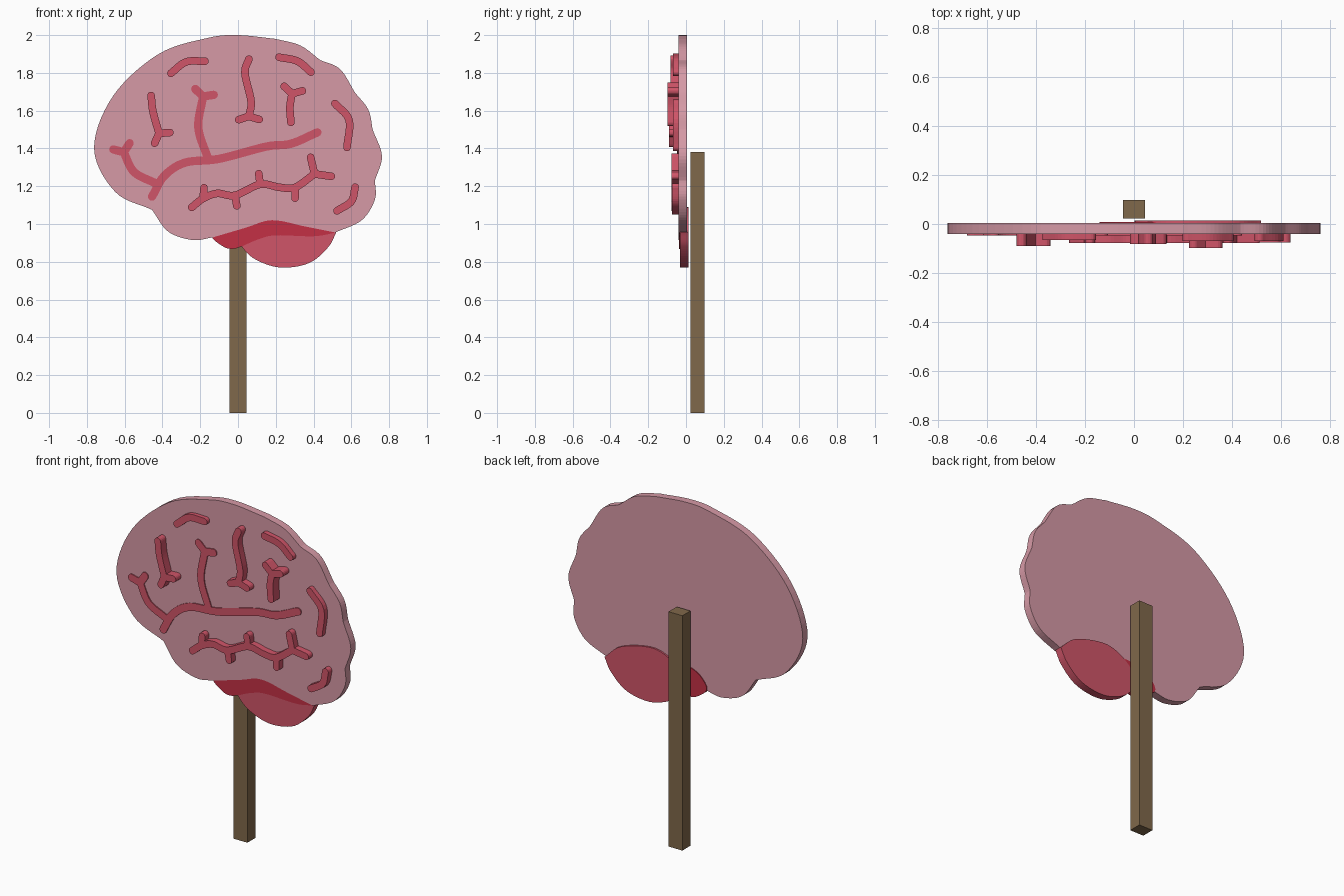
import bpy, bmesh, math
from mathutils import Vector

if "Cube" in bpy.data.objects:
    bpy.data.objects.remove(bpy.data.objects["Cube"])


def material(name, *rgb):
    m = bpy.data.materials.new(name)
    m.diffuse_color = (*rgb, 1)
    m.use_nodes = True
    m.node_tree.nodes["Principled BSDF"].inputs["Base Color"].default_value = m.diffuse_color
    return m


PINK = material("pale_pink", .67, .32, .38)
ROSE = material("rose", .63, .09, .14)
RED = material("deep_red", .55, .03, .06)
WOOD = material("wood", .216, .138, .069)


def polar(angle, r):
    return Vector((math.cos(angle), math.sin(angle))) * r


def spline(pts, steps=7):
    """Catmull-Rom curve through an open run of points."""
    p = [Vector(q) for q in pts]
    if len(p) == 2:
        return p
    p = [2 * p[0] - p[1]] + p + [2 * p[-1] - p[-2]]
    out = []
    for a, b, c, d in zip(p, p[1:], p[2:], p[3:]):
        for i in range(steps):
            t = i / steps
            out.append((2 * b + (c - a) * t + (2 * a - 5 * b + 4 * c - d) * t ** 2
                        + (3 * b - a - 3 * c + d) * t ** 3) / 2)
    return out + [p[-2]]


def lobes(*arcs):
    """Closed outline of smooth arcs; each arc ends where the next one starts."""
    return [q for arc, nxt in zip(arcs, arcs[1:] + arcs[:1])
            for q in spline(arc + [nxt[0]])[:-1]]


def ribbon(pts, r):
    """Outline of a round-ended stroke along a path."""
    c = spline(pts)
    last = len(c) - 1
    ang = []
    for i in range(len(c)):
        d = c[min(i + 1, last)] - c[max(i - 1, 0)]
        ang.append(math.atan2(d.y, d.x))
    quarter = math.pi / 2
    left = [p + polar(a + quarter, r) for p, a in zip(c, ang)]
    right = [p + polar(a - quarter, r) for p, a in zip(c, ang)]

    def cap(p, start):
        return [p + polar(start - k * math.pi / 8, r) for k in range(1, 8)]
    return left + cap(c[-1], ang[-1] + quarter) + right[::-1] + cap(c[0], ang[0] - quarter)


def slab(name, outlines, front, back, mat):
    """Extrude x-z outlines from front to back."""
    bm = bmesh.new()
    for outline in outlines:
        face = bm.faces.new([bm.verts.new((p[0], front, p[1])) for p in outline])
        ext = bmesh.ops.extrude_face_region(bm, geom=[face], use_keep_orig=True)
        bmesh.ops.translate(bm, vec=(0, back - front, 0),
                            verts=[v for v in ext["geom"] if isinstance(v, bmesh.types.BMVert)])
    bmesh.ops.recalc_face_normals(bm, faces=bm.faces)
    me = bpy.data.meshes.new(name)
    bm.to_mesh(me)
    bm.free()
    me.materials.append(mat)
    bpy.context.collection.objects.link(bpy.data.objects.new(name, me))


def fold(name, front, path, twigs=(), r=.02):
    """Raised stroke with short twigs given as (path index, degrees, optional length)."""
    strokes = [path]
    for i, deg, *length in twigs:
        p = Vector(path[i])
        strokes.append([p, p + polar(math.radians(deg), length[0] if length else .057)])
    slab(name, [ribbon(s, r) for s in strokes], front, -.03, ROSE)


# Brain board, one arc per lobe
slab("brain_board", [lobes(
    [(-.455, 1.075), (-.65, 1.17), (-.762, 1.4), (-.66, 1.68), (-.42, 1.9), (-.16, 1.985), (0, 2)],
    [(.2, 1.98), (.33, 1.945)],
    [(.435, 1.868), (.54, 1.82)],
    [(.62, 1.695), (.69, 1.605)],
    [(.713, 1.5), (.762, 1.36)],
    [(.725, 1.23), (.725, 1.13), (.655, 1.02)],
    [(.515, .955), (.35, .988), (.18, 1.02), (.04, .98)],
    [(-.13, .93), (-.24, .915), (-.37, .96)])], -.041, .004, PINK)

# Brain stem and cerebellum, each set slightly further back
slab("brain_stem", [lobes(
    [(.52, .955), (.25, 1.04), (-.03, 1.04), (-.14, .95), (-.085, .885), (-.015, .87),
     (.105, .918), (.2, .94), (.4, .935)])], -.036, .009, RED)
slab("cerebellum", [lobes(
    [(.52, .955), (.41, 1.045), (.2, 1.09), (.06, 1.03), (.003, .93), (.06, .835),
     (.17, .78), (.275, .77), (.39, .8), (.48, .88)])], -.031, .014, ROSE)

# Long shallow fold and its two branches
fold("main_fold", -.047, [(.42, 1.485), (.28, 1.425), (.15, 1.41), (-.1, 1.345),
                          (-.28, 1.325), (-.39, 1.255), (-.455, 1.145)], r=.022)
fold("main_fold_left", -.047, [(-.435, 1.215), (-.55, 1.275), (-.605, 1.38)],
     [(2, 165), (2, 57)], .022)
fold("main_fold_upper", -.047, [(-.16, 1.35), (-.21, 1.51), (-.185, 1.675)],
     [(2, 136), (2, 9)], .022)

# Deeper folds that end in forks
fold("left_fork_fold", -.09, [(-.46, 1.68), (-.45, 1.595), (-.418, 1.48)], [(2, 4), (2, 246)])
fold("centre_fold", -.082, [(.058, 1.873), (.037, 1.8), (.069, 1.65), (.058, 1.57)],
     [(3, 198), (3, -17)])
fold("right_fork_fold", -.098, [(.28, 1.538), (.275, 1.62), (.286, 1.69)], [(2, 15), (2, 137)])
fold("lower_fold", -.078, [(-.245, 1.088), (-.185, 1.135), (-.11, 1.162), (-.016, 1.152),
                           (.117, 1.21), (.22, 1.194), (.302, 1.194), (.405, 1.265)],
     [(1, 85), (3, -80), (4, 97), (6, -90), (7, 103, .09), (7, -8, .09)])

# Plain arc folds
fold("upper_left_arc_fold", -.065, [(-.355, 1.798), (-.275, 1.858), (-.175, 1.862)])
fold("upper_right_arc_fold", -.07, [(.217, 1.883), (.315, 1.862), (.386, 1.804)])
fold("right_arc_fold", -.07, [(.513, 1.638), (.588, 1.55), (.577, 1.406)])
fold("lower_right_arc_fold", -.075, [(.62, 1.195), (.6, 1.12), (.524, 1.07)])

# Wooden stake behind the board
slab("stake", [[(-.045, 0), (.045, 0), (.045, 1.38), (-.045, 1.38)]], .023, .098, WOOD)
